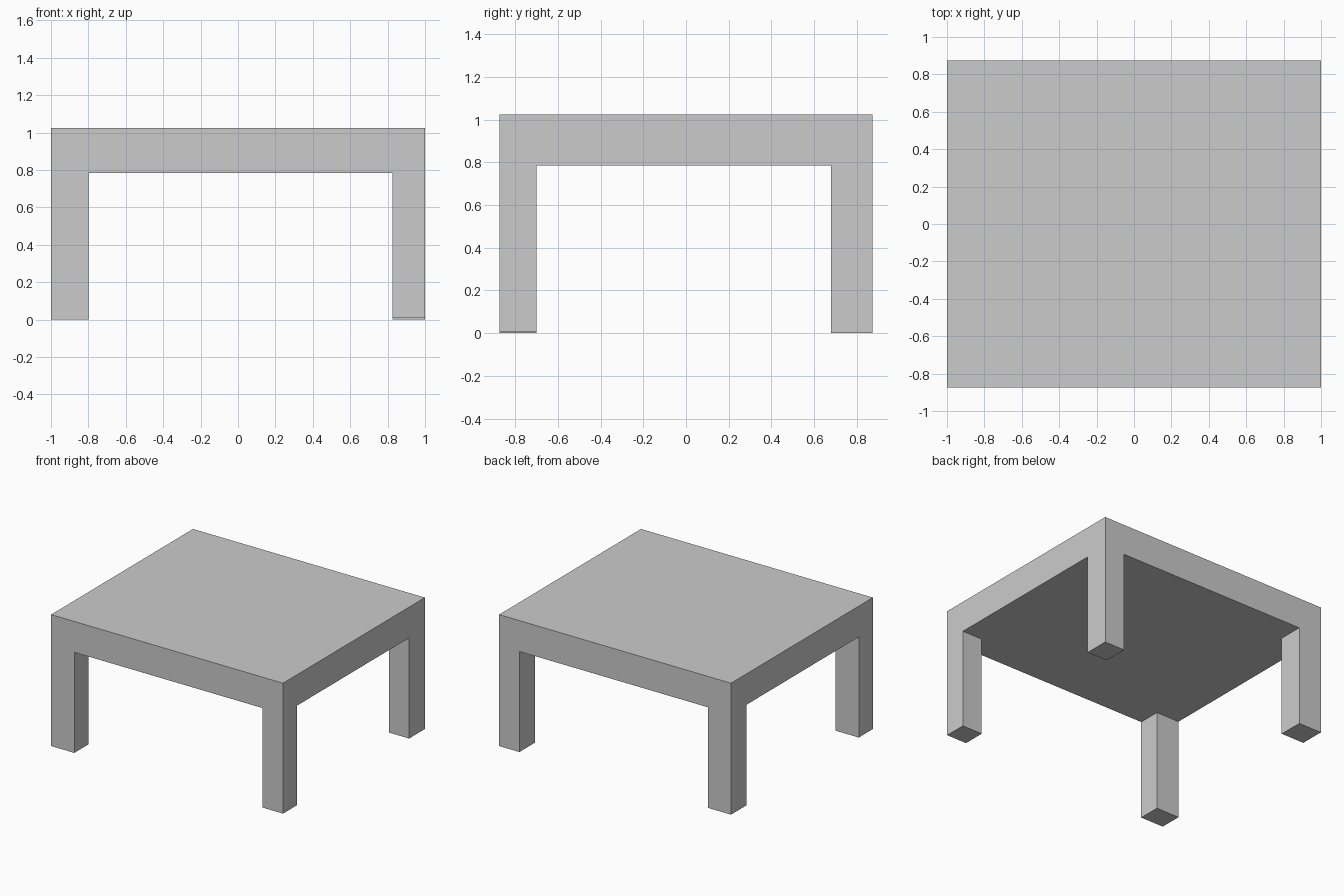
import bpy, bmesh, math

if "Cube" in bpy.data.objects:
    bpy.data.objects.remove(bpy.data.objects["Cube"])

X, Y = 1.0, 0.874               # half width and half depth of the top
TOP, UNDER = 1.025, 0.784       # top and underside heights
LEFT, RIGHT = -0.80, 0.825      # inner faces of the left / right legs
FRONT, BACK = -0.70, 0.68       # inner faces of the front / back legs

bm = bmesh.new()

# Thick slab
bmesh.ops.create_cube(bm, size=1)
for v in bm.verts:
    v.co = (v.co.x * 2 * X, v.co.y * 2 * Y, TOP if v.co.z > 0 else UNDER)

# Cut the slab along the inner leg faces
for co, no in (((LEFT, 0, 0), (1, 0, 0)), ((RIGHT, 0, 0), (1, 0, 0)),
               ((0, FRONT, 0), (0, 1, 0)), ((0, BACK, 0), (0, 1, 0))):
    bmesh.ops.bisect_plane(bm, geom=bm.verts[:] + bm.edges[:] + bm.faces[:],
                           plane_co=co, plane_no=no)

# Pull the four legs down from the underside corners
bm.normal_update()
corners = []
for f in bm.faces:
    c = f.calc_center_median()
    if f.normal.z < -0.5 and not LEFT < c.x < RIGHT and not FRONT < c.y < BACK:
        corners.append(f)
feet = bmesh.ops.extrude_discrete_faces(bm, faces=corners)["faces"]
for f in feet:
    c = f.calc_center_median()
    # the front right leg is a touch shorter
    foot_z = 0.008 if c.x > 0 and c.y < 0 else 0.0
    for v in f.verts:
        v.co.z = foot_z

# Merge coplanar faces into clean panels
bmesh.ops.dissolve_limit(bm, angle_limit=math.radians(1),
                         verts=bm.verts[:], edges=bm.edges[:])
bmesh.ops.recalc_face_normals(bm, faces=bm.faces[:])

mesh = bpy.data.meshes.new("table")
bm.to_mesh(mesh)
bm.free()
bpy.context.collection.objects.link(bpy.data.objects.new("table", mesh))
